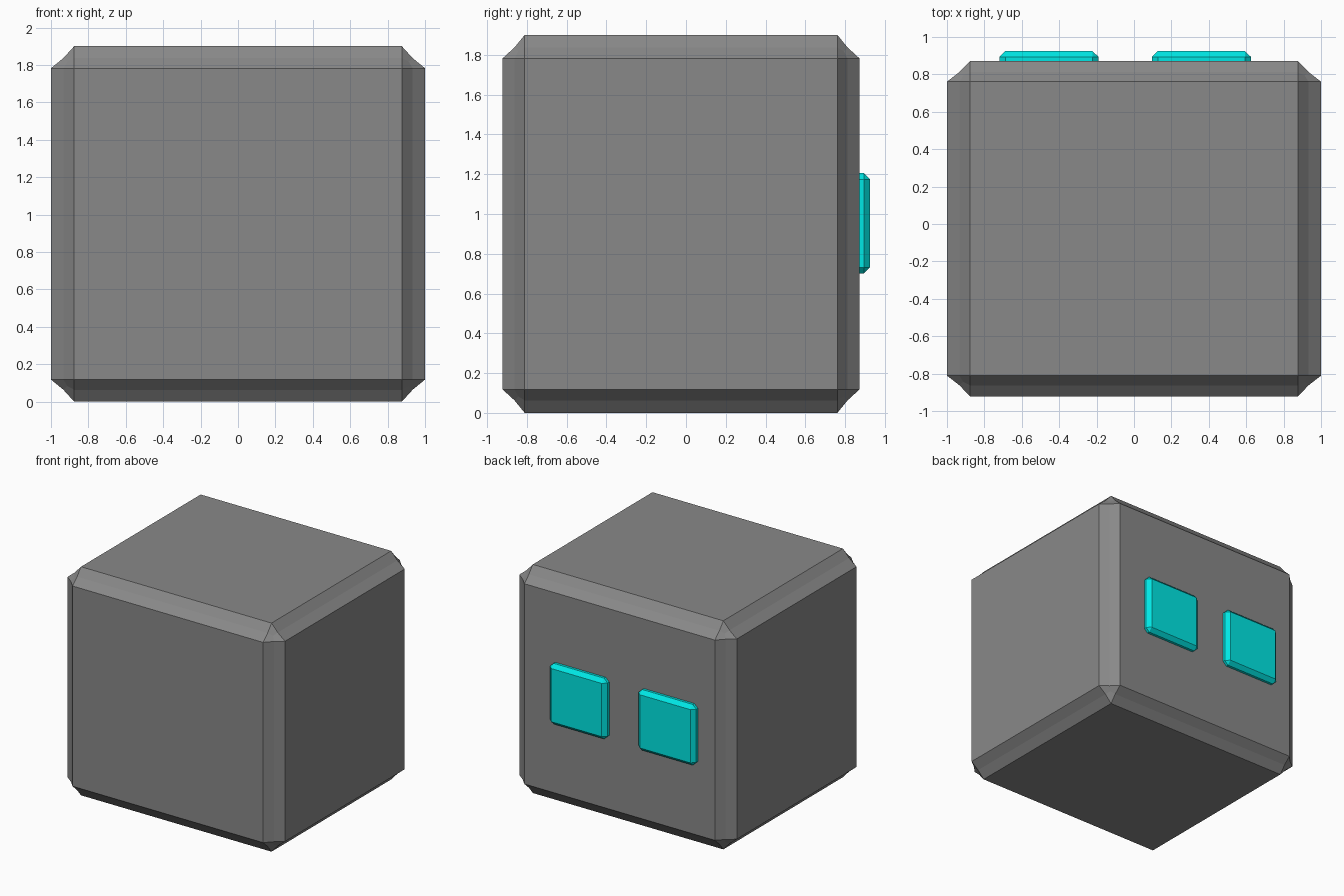
import bpy
import bmesh
from mathutils import Vector

if "Cube" in bpy.data.objects:
    bpy.data.objects.remove(bpy.data.objects["Cube"])


def bevelled_box(name, lo, hi, material, segments=1, profile=0.5):
    """Bevelled unit cube stretched between two corners."""
    lo, hi = Vector(lo), Vector(hi)
    bm = bmesh.new()
    bmesh.ops.create_cube(bm, size=1)
    bmesh.ops.bevel(bm, geom=bm.edges[:], offset=0.062, offset_type='OFFSET',
                    segments=segments, profile=profile, affect='EDGES')
    bmesh.ops.scale(bm, vec=hi - lo, verts=bm.verts)
    bmesh.ops.translate(bm, vec=(lo + hi) / 2, verts=bm.verts)
    mesh = bpy.data.meshes.new(name)
    bm.to_mesh(mesh)
    bm.free()
    mesh.materials.append(material)
    obj = bpy.data.objects.new(name, mesh)
    bpy.context.collection.objects.link(obj)
    return obj


def make_material(name, color):
    mat = bpy.data.materials.new(name)
    mat.diffuse_color = color
    mat.use_nodes = True
    mat.node_tree.nodes["Principled BSDF"].inputs["Base Color"].default_value = mat.diffuse_color
    return mat


cyan = make_material("cyan", (0.0, 0.8, 0.78, 1))
dark_grey = make_material("dark_grey", (0.25, 0.25, 0.25, 1))

# Head block with slightly hollow chamfers
bevelled_box("head", (-1, -0.922, 0), (1, 0.872, 1.9), dark_grey, 2, 0.215)

# Two raised eyes on the back face
for name, x0 in (("left_eye", -0.72), ("right_eye", 0.095)):
    bevelled_box(name, (x0, 0.42, 0.70), (x0 + 0.53, 0.925, 1.205), cyan)
